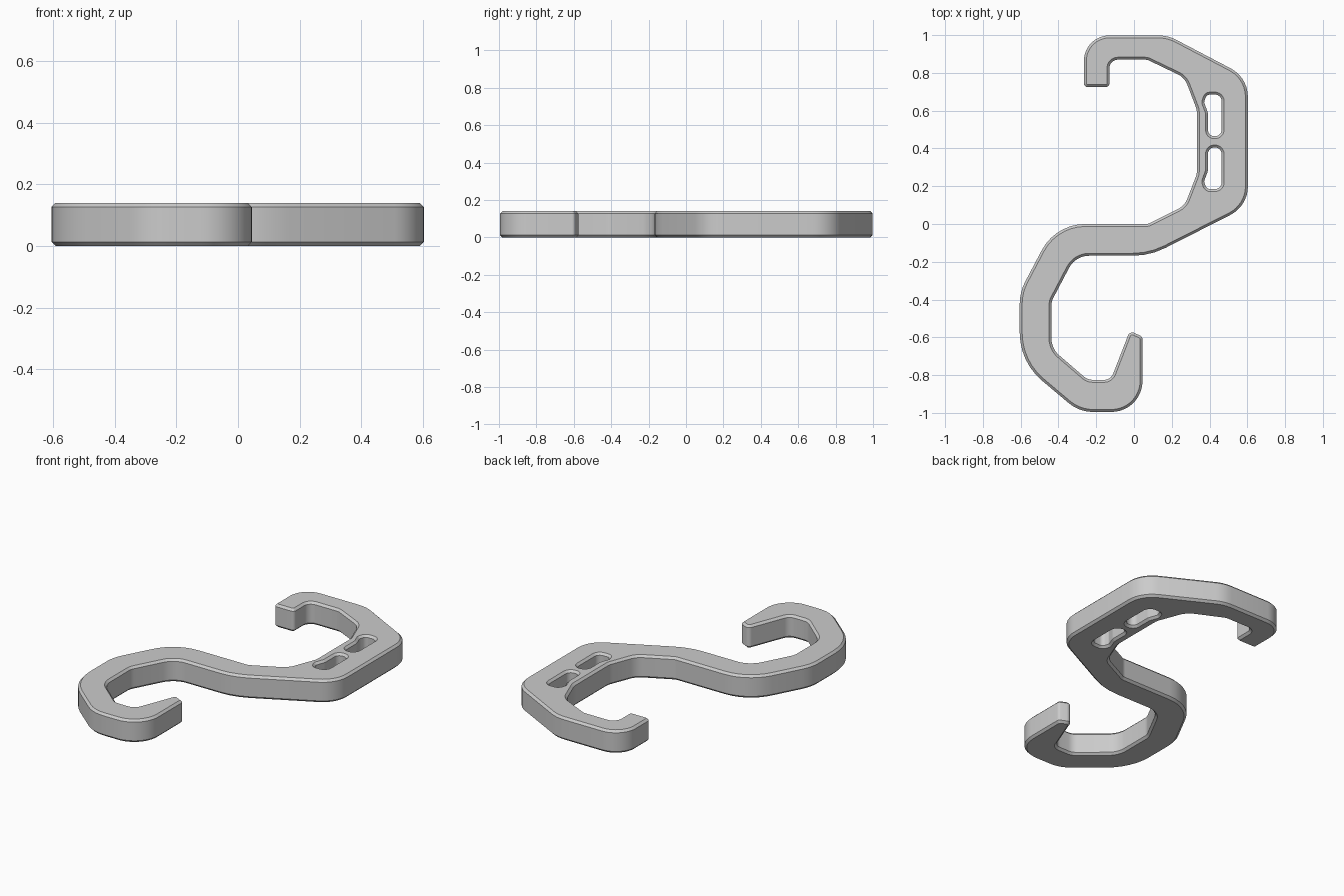
import bpy, bmesh, math
from mathutils import Vector

if "Cube" in bpy.data.objects:
    bpy.data.objects.remove(bpy.data.objects["Cube"])

HEIGHT, CHAMFER = 0.14, 0.013

# Profile corners: x, y, fillet radius
HOOK = [
    # upper hook, outer side
    (-0.265, 0.725, 0.02), (-0.265, 0.998, 0.16), (0.18, 0.998, 0.2),
    (0.603, 0.776, 0.17), (0.603, 0.095, 0.17), (0.085, -0.168, 0.38),
    # lower hook, inner side
    (-0.31, -0.168, 0.12), (-0.437, -0.41, 0.08), (-0.437, -0.66, 0.12),
    (-0.245, -0.825, 0.07), (-0.123, -0.825, 0.05),
    # lower tip and outer side
    (-0.022, -0.565, 0.025), (0.045, -0.597, 0.02), (0.045, -0.995, 0.2),
    (-0.29, -0.995, 0.2), (-0.605, -0.73, 0.33), (-0.605, -0.36, 0.25),
    (-0.415, 0.0, 0.26),
    # upper hook, inner side and tip
    (0.075, 0.0, 0.05), (0.268, 0.097, 0.1), (0.333, 0.265, 0.1),
    (0.333, 0.605, 0.1), (0.268, 0.775, 0.1), (0.07, 0.87, 0.05),
    (-0.13, 0.87, 0.045), (-0.13, 0.725, 0.02),
]
SLOT = [
    (0.477, 0.452, 0.048), (0.477, 0.698, 0.048), (0.375, 0.698, 0.045),
    (0.357, 0.645, 0.03), (0.379, 0.585, 0.04), (0.379, 0.452, 0.045),
]
SLOT_MIRROR_Y = 0.435


def fillet(corners):
    """Round every corner of a polygon with an arc."""
    pts, n = [], len(corners)
    for i, (x, y, r) in enumerate(corners):
        p = Vector((x, y))
        a = (Vector(corners[i - 1][:2]) - p)
        b = (Vector(corners[(i + 1) % n][:2]) - p)
        limit = 0.49 * min(a.length, b.length)
        a.normalize()
        b.normalize()
        half = a.angle(b) / 2
        t = min(r / math.tan(half), limit)
        r = t * math.tan(half)
        centre = p + (a + b).normalized() * (r / math.sin(half))
        start, end = p + a * t - centre, p + b * t - centre
        sweep = start.angle_signed(end)      # clockwise positive
        steps = max(3, math.ceil(abs(sweep) / math.radians(9)))
        for k in range(steps + 1):
            ang = -sweep * k / steps
            c, s = math.cos(ang), math.sin(ang)
            pts.append(centre + Vector((start.x * c - start.y * s,
                                        start.x * s + start.y * c)))
    return pts


def inset(pts, d):
    """Move a loop sideways: to its right when d is positive."""
    out, n = [], len(pts)
    for i, p in enumerate(pts):
        u = (p - pts[i - 1]).normalized()
        v = (pts[(i + 1) % n] - p).normalized()
        nu, nv = Vector((u.y, -u.x)), Vector((v.y, -v.x))
        out.append(p + (nu + nv) * (d / (1 + nu.dot(nv))))
    return out


def chamfered_wall(bm, pts, d):
    """Wall with chamfered rims; returns the bottom and top rim edges."""
    small = inset(pts, d)
    rings = []
    for loop, z in ((small, 0), (pts, CHAMFER),
                    (pts, HEIGHT - CHAMFER), (small, HEIGHT)):
        rings.append([bm.verts.new((p.x, p.y, z)) for p in loop])
    n = len(pts)
    for lo, hi in zip(rings, rings[1:]):
        for i in range(n):
            j = (i + 1) % n
            bm.faces.new((lo[i], lo[j], hi[j], hi[i]))
    return [[bm.edges.get((r[i], r[(i + 1) % n])) for i in range(n)]
            for r in (rings[0], rings[-1])]


bm = bmesh.new()
# Hook outline runs clockwise, so its right side is the solid
bottom, top = chamfered_wall(bm, fillet(HOOK), CHAMFER)
# Two slots, mirrored; chamfers widen them at the rims
lower_slot = [(x, 2 * SLOT_MIRROR_Y - y, r) for x, y, r in reversed(SLOT)]
for slot in (SLOT, lower_slot):
    # slot corners run counter-clockwise, right side is the solid
    lo, hi = chamfered_wall(bm, inset(fillet(slot), -CHAMFER), CHAMFER)
    bottom += lo
    top += hi
# Flat caps with the slots left open
for edges, z in ((bottom, -1), (top, 1)):
    bmesh.ops.triangle_fill(bm, use_beauty=True, use_dissolve=False,
                            edges=edges, normal=(0, 0, z))
bmesh.ops.recalc_face_normals(bm, faces=bm.faces)

mesh = bpy.data.meshes.new("s_hook")
bm.to_mesh(mesh)
bm.free()
hook = bpy.data.objects.new("s_hook", mesh)
bpy.context.collection.objects.link(hook)

grey = bpy.data.materials.new("plain grey")
grey.diffuse_color = (0.6, 0.6, 0.6, 1)
grey.use_nodes = True
grey.node_tree.nodes["Principled BSDF"].inputs["Base Color"].default_value = grey.diffuse_color
mesh.materials.append(grey)

bpy.context.view_layer.objects.active = hook
hook.select_set(True)
bpy.ops.object.shade_smooth_by_angle(angle=math.radians(30))
